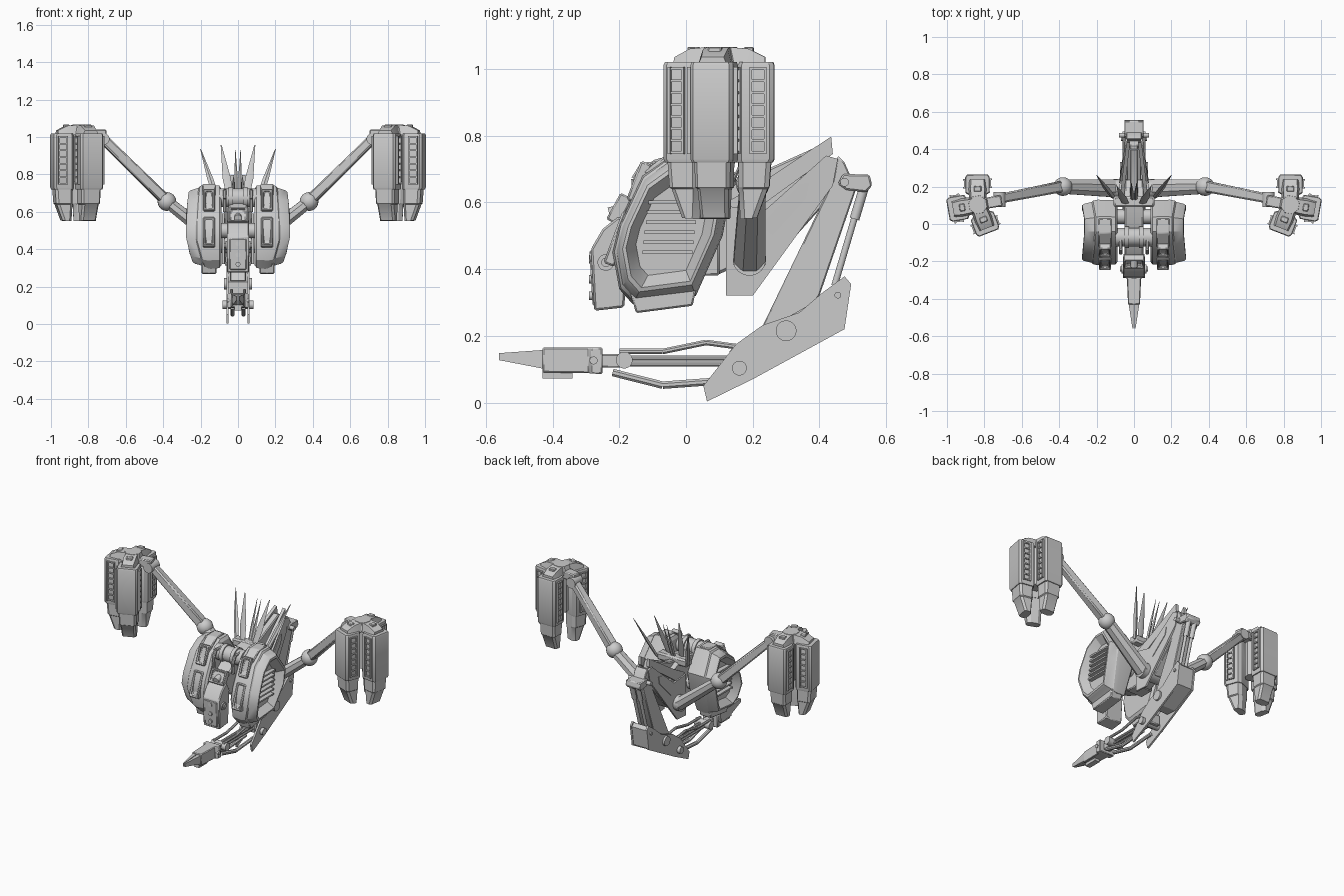
import bpy, bmesh, math
from mathutils import Matrix, Vector

if "Cube" in bpy.data.objects:
    bpy.data.objects.remove(bpy.data.objects["Cube"])

V = Vector


def finish(name, bm, mirror=False, bevel=0.0, M=None):
    """Turn a bmesh into an object; optional mirror over x and edge bevel."""
    if M is not None:
        bm.transform(M)
    bmesh.ops.recalc_face_normals(bm, faces=bm.faces)
    me = bpy.data.meshes.new(name)
    bm.to_mesh(me)
    bm.free()
    me.polygons.foreach_set("use_smooth", [True] * len(me.polygons))
    me.set_sharp_from_angle(angle=math.radians(30))
    ob = bpy.data.objects.new(name, me)
    bpy.context.collection.objects.link(ob)
    if bevel:
        b = ob.modifiers.new("bevel", 'BEVEL')
        b.width, b.segments, b.limit_method = bevel, 1, 'ANGLE'
    if mirror:
        ob.modifiers.new("mirror", 'MIRROR')
    return ob


def loft(name, rings, **kw):
    """Skin equal-length rings and cap both ends."""
    bm = bmesh.new()
    vs = [[bm.verts.new(p) for p in r] for r in rings]
    n = len(vs[0])
    for a, b in zip(vs, vs[1:]):
        for i in range(n):
            j = (i + 1) % n
            bm.faces.new((a[i], a[j], b[j], b[i]))
    bm.faces.new(vs[0])
    bm.faces.new(vs[-1])
    return finish(name, bm, **kw)


def plate(name, pts, x0, x1, **kw):
    """Side-view (y, z) outline extruded along x."""
    return loft(name, [[(x, y, z) for y, z in pts] for x in (x0, x1)], **kw)


def box(name, c, s, inset=0.0, tilt=0.0, **kw):
    """Box; inset > 0 sinks a slot into the -y face."""
    bm = bmesh.new()
    bmesh.ops.create_cube(bm, size=1)
    bm.transform(Matrix.Diagonal((*s, 1)))
    if inset:
        f = min(bm.faces, key=lambda f: f.calc_center_median().y)
        bmesh.ops.inset_individual(bm, faces=[f], thickness=inset)
        bmesh.ops.inset_individual(bm, faces=[f], thickness=0.003, depth=-0.018)
    bm.transform(Matrix.Translation(c) @ Matrix.Rotation(tilt, 4, 'X'))
    return finish(name, bm, **kw)


def rod(name, a, b, r0, r1=None, n=16, flat=1.0, **kw):
    a, b = V(a), V(b)
    d = b - a
    bm = bmesh.new()
    bmesh.ops.create_cone(bm, cap_ends=True, segments=n, radius1=r0,
                          radius2=r0 if r1 is None else r1, depth=d.length)
    bm.transform(Matrix.Translation((a + b) / 2) @ d.to_track_quat('Z', 'Y').to_matrix().to_4x4()
                 @ Matrix.Diagonal((1, flat, 1, 1)) @ Matrix.Rotation(math.pi / n, 4, 'Z'))
    return finish(name, bm, **kw)


def pipe(name, pts, r, **kw):
    for i, (a, b) in enumerate(zip(pts, pts[1:])):
        rod(f"{name}_{i}", a, b, r, n=8, **kw)


# --- Side nacelles: faceted shell with a recessed, slatted outer face
P = [(-.22, .45), (-.20, .53), (-.13, .68), (-.04, .745), (.04, .745), (.13, .61),
     (.11, .5), (.03, .32), (-.16, .295), (-.20, .34)]


def ring(x, s):
    pts = [(-.045 + (y + .045) * s, .51 + (z - .51) * s) for y, z in P]
    k = 1 if x > .19 else 0     # outer side tapers in at top and bottom
    return [(x - k * (max(0, .43 - z) * .35 + max(0, z - .6) * .12), y, z) for y, z in pts]


loft("nacelle_shell", [ring(.088, .9), ring(.1, .98), ring(.195, 1), ring(.22, .97), ring(.226, .93),
                       ring(.268, .87), ring(.277, .83), ring(.277, .77), ring(.225, .6)], mirror=True)
for i in range(6):
    z = .45 + i * .03
    box(f"nacelle_slat_{i}", (.232, -.05 + (z - .5) * .12, z), (.03, .15, .010), mirror=True)
for z, y, h in ((.66, -.140, .125), (.49, -.202, .165)):
    box("nacelle_front_slot", (.155, y, z), (.065, .036, h), inset=.016,
        tilt=-.36, bevel=.010, mirror=True)
plate("nacelle_keel", [(-.15, .268), (.02, .29), (.03, .34), (-.17, .34)], .115, .195, bevel=.005, mirror=True)
plate("nacelle_top_rib", [(-.13, .69), (-.05, .75), (.03, .75), (.03, .73), (-.1, .68)], .12, .19, bevel=.005, mirror=True)

# --- Central body and snout
plate("core_body", [(-.19, .48), (-.2, .57), (-.1, .65), (.1, .69), (.24, .62), (.22, .44),
                    (.1, .385), (.02, .385), (-.1, .43)], -.05, .05, bevel=.008)
rod("neck_roller", (-.1, -.07, .675), (.1, -.07, .675), .05, n=20)
for x in (-.04, .04):
    rod("roller_band", (x - .012, -.07, .675), (x + .012, -.07, .675), .058, n=20)
plate("snout", [(-.275, .275), (-.185, .285), (-.17, .5), (-.2, .56), (-.25, .52), (-.285, .46)],
      -.06, .06, bevel=.006)
plate("snout_mask", [(-.28, .29), (-.265, .29), (-.275, .455), (-.29, .455)], -.045, .045, bevel=.004)
for z in (.32, .37, .43):
    rod("snout_bolt", (0, -.27, z), (0, -.291, z), .013)
rod("snout_pivot", (-.068, -.24, .42), (.068, -.24, .42), .025)
rod("snout_pivot_cap", (-.075, -.24, .42), (.075, -.24, .42), .014)
box("sensor_frame", (0, -.2, .58), (.11, .04, .09), inset=.015, tilt=-.5, bevel=.005)
rod("sensor_eye", (0, -.19, .575), (0, -.23, .565), .02)
pipe("neck_hose", [(.07, -.15, .6), (.07, -.155, .67), (.07, -.13, .71), (.07, -.06, .715)], .010, mirror=True)
rod("nacelle_axle", (-.12, .04, .5), (.12, .04, .5), .04)
box("rear_block", (0, .05, .45), (.12, .1, .14), bevel=.006)

# --- Spike crest: flat blades, widest a third of the way up
for i, (a, b, w) in enumerate([((.11, .14, .66), (.2, .262, .935), .017),
                               ((.04, .1, .66), (.09, .2, .957), .022),
                               ((.008, .12, .66), (.014, .22, .93), .010)]):
    a, b = V(a), V(b)
    loft(f"crest_spike_{i}", [[c + V((-k * w, 0, 0)), c + V((0, -.006 * k, 0)), c + V((k * w, 0, 0)), c + V((0, .006 * k, 0))]
                              for c, k in ((a, .8), (a.lerp(b, .4), 1), (b, .12))], mirror=True)
box("crest_base", (0, .12, .67), (.22, .06, .05), bevel=.01)


# --- Rear fins and spine
def fin(name, pts, x, lean, t0, t1):
    loft(name, [[(k + x - lean * max(0, y - .15), y, z) for y, z in pts] for k in (t0, t1)], mirror=True)


fin("rear_fin", [(.12, .32), (.2, .32), (.44, .65), (.455, .73), (.42, .74), (.23, .57), (.12, .59)], .085, .13, -.012, 0)
fin("fin_inlay", [(.26, .50), (.36, .61), (.37, .66), (.34, .655), (.22, .53)], .085, .13, -.005, .004)
fin("upper_fin", [(.12, .60), (.22, .655), (.435, .797), (.44, .745), (.24, .60), (.16, .54)], .075, .12, -.02, 0)
plate("spine_fin", [(.05, .66), (.2, .68), (.40, .77), (.42, .72), (.3, .58), (.1, .5)], -.022, .022, bevel=.006)
plate("tail_spar", [(.15, .4), (.2, .6), (.42, .72), (.47, .66), (.42, .60), (.24, .4)], -.038, .038, bevel=.004)

# --- Tail leg, piston and lower bracket
plate("tail_leg", [(.44, .665), (.455, .74), (.475, .72), (.51, .64), (.40, .32), (.34, .24), (.23, .23)],
      -.042, .042, bevel=.004)
plate("tail_cap", [(.455, .655), (.47, .685), (.55, .683), (.558, .65), (.54, .63), (.48, .637)],
      -.052, .052, bevel=.005)
rod("tail_piston_sleeve", (.022, .535, .65), (.022, .505, .55), .015, mirror=True)
rod("tail_piston", (.022, .51, .57), (.022, .445, .35), .010, mirror=True)
rod("tail_cap_bolt", (-.08, .475, .66), (.08, .475, .66), .013)
plate("bracket_side", [(.063, .003), (.052, .05), (.15, .175), (.23, .232), (.34, .27), (.41, .33), (.475, .378),
                       (.495, .355), (.475, .22), (.2, .07)], .05, .062, mirror=True)
plate("bracket_core", [(.25, .15), (.25, .225), (.4, .31), (.47, .37), (.49, .35), (.472, .225), (.32, .145)], -.05, .05)
box("bracket_link_block", (0, .165, .125), (.07, .07, .07), bevel=.006)
for y, z, r, w in ((.30, .215, .031, .075), (.16, .103, .022, .082), (.455, .322, .01, .07)):
    rod("bracket_pin", (-w, y, z), (w, y, z), r, n=24)

# --- Forward gun on linkage rods
pipe("upper_link", [(.035, .17, .165), (.035, .06, .18), (.035, -.07, .153), (.035, -.2, .153)], .009, mirror=True)
pipe("lower_link", [(.03, .12, .066), (.03, -.07, .052), (.03, -.22, .09)], .012, mirror=True)
for z in (.115, .133):
    rod("straight_link", (.014, .18, z), (.014, -.21, z), .008, n=8, mirror=True)
rod("gun_pivot", (-.055, -.185, .127), (.055, -.185, .127), .025, n=20)
box("gun_neck", (0, -.22, .125), (.05, .08, .04), bevel=.004)


def xz(y, x0, x1, z0, z1):
    return [(x0, y, z0), (x1, y, z0), (x1, y, z1), (x0, y, z1)]


loft("gun_body", [xz(-.25, -.055, .055, .085, .165), xz(-.285, -.055, .055, .087, .165),
                  xz(-.29, -.038, .038, .088, .165), xz(-.43, -.032, .032, .09, .165)], bevel=.004)
loft("gun_jaw", [xz(-.42, .003, .03, .1, .158), xz(-.56, .002, .008, .127, .148)], mirror=True)
box("gun_under_block", (0, -.385, .085), (.036, .09, .025))
rod("gun_body_pin", (-.06, -.277, .126), (.06, -.277, .126), .012)

# --- Arms
rod("shoulder_joint", (.0, .19, .43), (.11, .19, .43), .05, n=20, mirror=True)
rod("lower_arm", (.09, .19, .425), (.37, .2, .647), .052, .042, n=8, flat=.8, mirror=True)
elbow = bmesh.new()
bmesh.ops.create_uvsphere(elbow, u_segments=20, v_segments=12, radius=.05)
finish("elbow", elbow, M=Matrix.Translation((.38, .2, .655)), mirror=True)
rod("upper_arm", (.39, .2, .665), (.72, .135, .99), .043, .036, n=4, flat=.95, bevel=.008, mirror=True)
rod("wrist", (.72, .09, .99), (.72, .17, .99), .033, mirror=True)

# --- Triple-barrel pods
hub = Matrix.Translation((.835, .103, 0)) @ Matrix.Rotation(math.radians(-10), 4, 'Z')
kw = dict(mirror=True, M=hub)
rod("pod_hub", (0, 0, .76), (0, 0, 1.03), .045, n=10, **kw)
rod("pod_cap", (0, 0, 1.02), (0, 0, 1.066), .065, .05, n=8, **kw)
box("pod_link", (-.08, 0, 1.015), (.1, .06, .05), bevel=.006, **kw)


def section(z, u0, u1, w, zo=None):
    """Barrel cross-section; outer edge at height z, inner edge at zo."""
    c, zo = .014, z if zo is None else zo
    half = [(u1, w - .010), (u1 - c, w), (u0 + c, w), (u0, w - .022)]
    return [(u, v, zo + (z - zo) * (u - u0) / (u1 - u0))
            for u, v in half + [(u, -v) for u, v in reversed(half)]]


for ang in (0, 99, -101):
    kw = dict(mirror=True, M=hub @ Matrix.Rotation(math.radians(ang), 4, 'Z'))
    loft("barrel_shell", [section(.72, .052, .157, .062), section(.73, .05, .162, .065),
                          section(1.01, .05, .162, .065), section(1.02, .055, .158, .062)], **kw)
    loft("barrel_tip", [section(.73, .055, .153, .055), section(.645, .055, .147, .053), section(.64, .055, .142, .047),
                        section(.553, .06, .11, .043, .55)], **kw)
    loft("barrel_cap", [[(u, -w, 1.01), (u, w, 1.01), (u, w * .75, t), (u, -w * .75, t)]
                        for u, w, t in ((.02, .045, 1.066), (.085, .05, 1.06), (.135, .045, 1.035))], **kw)
    box("barrel_cap_lug", (.085, 0, 1.056), (.03, .04, .02), bevel=.004, **kw)
    for s in (-1, 1):
        for u in (.092, .136):
            box("vent_rail", (u, s * .069, .875), (.008, .016, .26), **kw)
        for i in range(8):
            box("vent_rung", (.114, s * .067, .75 + i * .0357), (.044, .012, .008), **kw)
